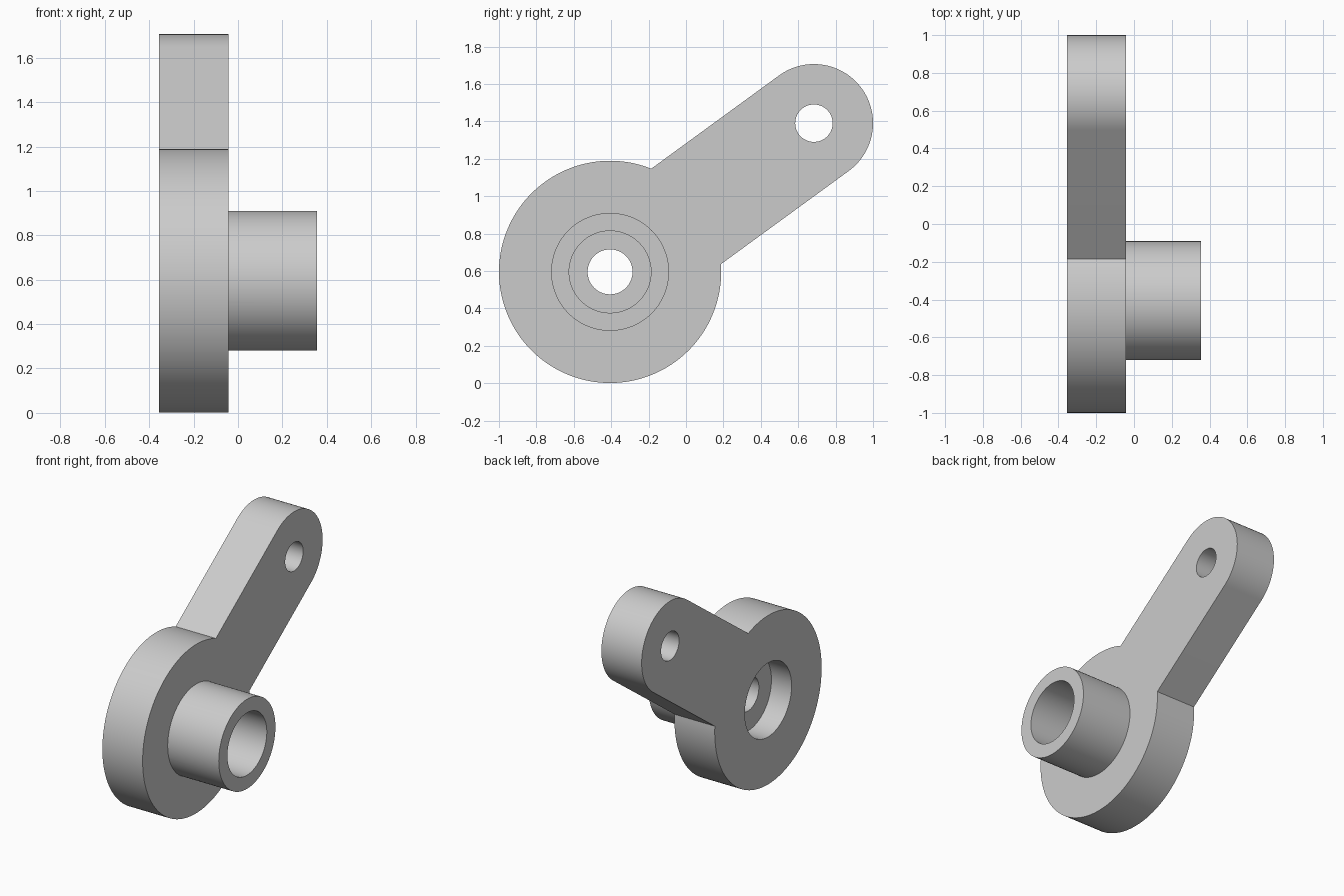
import bpy
import bmesh
from math import atan2, asin, cos, sin, pi, radians, hypot

cube = bpy.data.objects.get("Cube")
if cube:
    bpy.data.objects.remove(cube, do_unlink=True)

# Main dimensions, as (y, z) centres, radii and x stations
HUB, HUB_R = (-0.406, 0.595), 0.594
TIP, TIP_R = (0.684, 1.39), 0.316
BACK, FRONT, BOSS_END = -0.355, -0.042, 0.355
WEB = (BACK + FRONT) / 2
SEGMENTS = 128

metal = bpy.data.materials.new("plain grey")
metal.use_nodes = True
grey = (0.6, 0.6, 0.6, 1)
metal.diffuse_color = grey
metal.node_tree.nodes["Principled BSDF"].inputs["Base Color"].default_value = grey


def arc(centre, radius, start, end, count):
    """Points along an arc in the y-z plane."""
    angles = [start + (end - start) * i / count for i in range(count + 1)]
    return [(centre[0] + radius * cos(a), centre[1] + radius * sin(a)) for a in angles]


def prism(name, outline, x0, x1):
    """Solid made by extruding a y-z outline along x."""
    bm = bmesh.new()
    face = bm.faces.new([bm.verts.new((x0, y, z)) for y, z in outline])
    extruded = bmesh.ops.extrude_face_region(bm, geom=[face])["geom"]
    moved = [v for v in extruded if isinstance(v, bmesh.types.BMVert)]
    bmesh.ops.translate(bm, verts=moved, vec=(x1 - x0, 0, 0))
    bmesh.ops.recalc_face_normals(bm, faces=bm.faces)
    mesh = bpy.data.meshes.new(name)
    bm.to_mesh(mesh)
    bm.free()
    obj = bpy.data.objects.new(name, mesh)
    bpy.context.collection.objects.link(obj)
    mesh.materials.append(metal)
    return obj


def rod(name, centre, radius, x0, x1):
    return prism(name, arc(centre, radius, 0, 2 * pi, SEGMENTS)[:-1], x0, x1)


# Lever plate: round hub with a round-ended arm
tilt = atan2(TIP[1] - HUB[1], TIP[0] - HUB[0])
spread = asin(TIP_R / HUB_R)
outline = arc(HUB, HUB_R, tilt + spread, tilt + 2 * pi - spread, SEGMENTS)
outline += arc(TIP, TIP_R, tilt - pi / 2, tilt + pi / 2, SEGMENTS // 2)
lever = prism("lever_plate_with_boss", outline, BACK, FRONT)

# Boss to add, then the holes to cut
steps = [
    (rod("boss", HUB, 0.315, FRONT - 0.05, BOSS_END), "UNION"),
    (rod("boss_bore", HUB, 0.219, FRONT, BOSS_END + 0.1), "DIFFERENCE"),
    (rod("back_recess", HUB, 0.26, BACK - 0.1, WEB), "DIFFERENCE"),
    (rod("hub_hole", HUB, 0.12, BACK - 0.2, BOSS_END + 0.2), "DIFFERENCE"),
    (rod("arm_hole", TIP, 0.1, BACK - 0.1, FRONT + 0.1), "DIFFERENCE"),
]
for tool, operation in steps:
    tool.hide_render = True
    modifier = lever.modifiers.new(tool.name, "BOOLEAN")
    modifier.object = tool
    modifier.operation = operation
    modifier.solver = "EXACT"

# Bake the solid and drop the helpers
bpy.context.view_layer.update()
graph = bpy.context.evaluated_depsgraph_get()
solid = bpy.data.meshes.new_from_object(lever.evaluated_get(graph))
lever.modifiers.clear()
lever.data = solid
for tool, _ in steps:
    bpy.data.objects.remove(tool, do_unlink=True)

# Smooth round walls, sharp rims
bpy.ops.object.select_all(action="DESELECT")
lever.select_set(True)
bpy.context.view_layer.objects.active = lever
bpy.ops.object.shade_smooth_by_angle(angle=radians(30))
